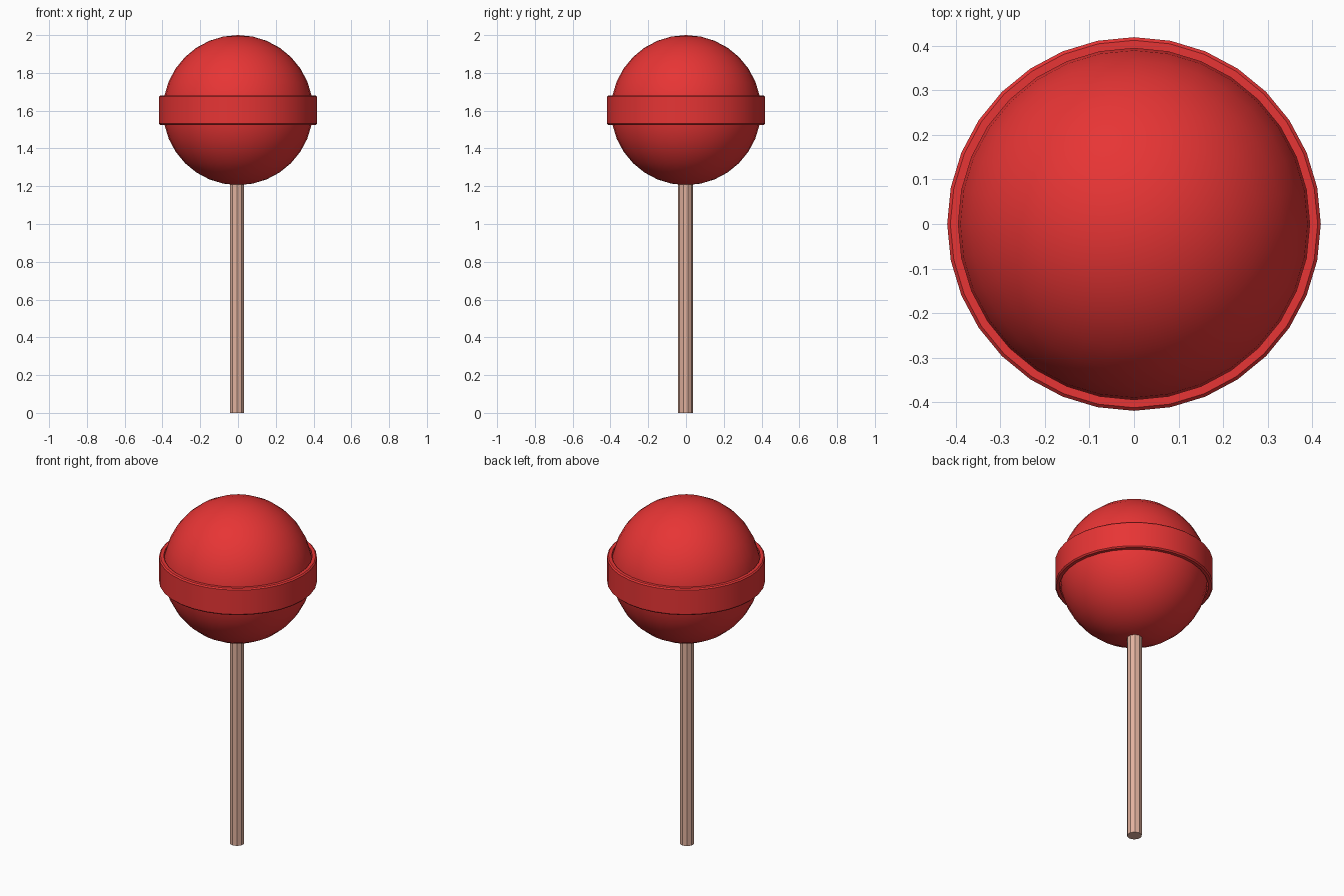
import bpy, bmesh, math

if "Cube" in bpy.data.objects:
    bpy.data.objects.remove(bpy.data.objects["Cube"])

def material(name, color):
    m = bpy.data.materials.new(name)
    m.diffuse_color = (*color, 1)
    m.use_nodes = True
    m.node_tree.nodes["Principled BSDF"].inputs["Base Color"].default_value = m.diffuse_color
    return m

def smooth(obj, angle):
    bpy.ops.object.select_all(action='DESELECT')
    obj.select_set(True)
    bpy.context.view_layer.objects.active = obj
    bpy.ops.object.shade_smooth_by_angle(angle=math.radians(angle))

red = material("candy_red", (0.8, 0.035, 0.035))
paper = material("stick_tan", (0.75, 0.44, 0.34))
SIDES = 32
CENTER = 1.603

# Round candy head
bpy.ops.mesh.primitive_uv_sphere_add(segments=SIDES, ring_count=16, radius=0.397,
                                     location=(0, 0, CENTER))
candy = bpy.context.object
candy.name = "candy_ball"
candy.data.materials.append(red)
smooth(candy, 30)

# Band around the middle: chamfered profile swept round the ball
h, r_in, r_out, c = 0.078, 0.394, 0.419, 0.007
profile = [(r_in, -h), (r_out - c, -h), (r_out, -h + c),
           (r_out, h - c), (r_out - c, h), (r_in, h)]
bm = bmesh.new()
rings = []
for i in range(SIDES):
    a = 2 * math.pi * i / SIDES
    rings.append([bm.verts.new((r * math.cos(a), r * math.sin(a), z)) for r, z in profile])
n = len(profile)
for i in range(SIDES):
    p, q = rings[i], rings[(i + 1) % SIDES]
    for j in range(n):
        k = (j + 1) % n
        bm.faces.new((p[j], q[j], q[k], p[k]))
bmesh.ops.recalc_face_normals(bm, faces=bm.faces)
mesh = bpy.data.meshes.new("candy_band")
bm.to_mesh(mesh)
bm.free()
band = bpy.data.objects.new("candy_band", mesh)
bpy.context.collection.objects.link(band)
band.location.z = CENTER
band.data.materials.append(red)
smooth(band, 30)

# Ten-sided stick, pushed slightly into the ball
STICK_TOP = 1.23
bpy.ops.mesh.primitive_cylinder_add(vertices=10, radius=0.04, depth=STICK_TOP,
                                    location=(-0.005, -0.002, STICK_TOP / 2))
stick = bpy.context.object
stick.name = "stick"
stick.data.materials.append(paper)
